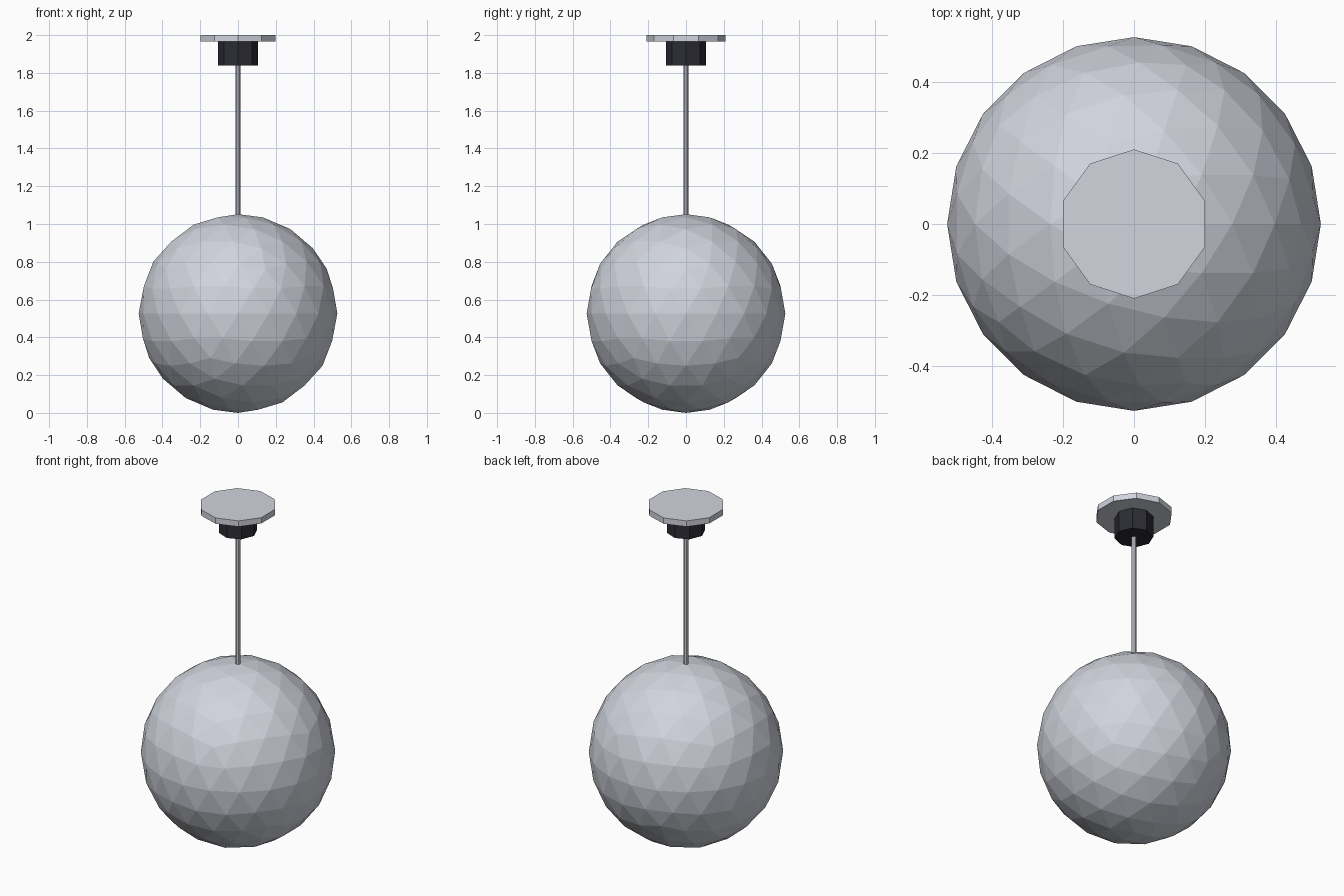
import bpy
import math

cube = bpy.data.objects.get("Cube")
if cube:
    bpy.data.objects.remove(cube, do_unlink=True)


def make_material(name, rgb):
    mat = bpy.data.materials.new(name)
    mat.use_nodes = True
    color = (*rgb, 1.0)
    mat.diffuse_color = color
    mat.node_tree.nodes["Principled BSDF"].inputs["Base Color"].default_value = color
    return mat


def finish(name, mat):
    obj = bpy.context.object
    obj.name = name
    obj.data.materials.append(mat)
    return obj


def prism(name, sides, radius, bottom, top, mat):
    """Upright flat-sided cylinder with a corner on the y axis."""
    bpy.ops.mesh.primitive_cylinder_add(
        vertices=sides, radius=radius, depth=top - bottom,
        location=(0, 0, (bottom + top) / 2))
    return finish(name, mat)


pale_grey = make_material("pale grey", (0.64, 0.66, 0.73))
charcoal = make_material("charcoal", (0.025, 0.025, 0.035))

# Faceted globe shade
globe_radius = 0.526
bpy.ops.mesh.primitive_ico_sphere_add(
    subdivisions=3, radius=globe_radius, location=(0, 0, globe_radius))
finish("globe_shade", pale_grey)

# Hanging rod, running into the globe and the socket
prism("hanging_rod", 8, 0.013, 1.0, 1.88, pale_grey)

# Dark socket under the ceiling plate
prism("socket", 8, 0.105, 1.84, 1.99, charcoal)

# Ceiling plate
prism("ceiling_plate", 10, 0.21, 1.965, 2.0, pale_grey)
